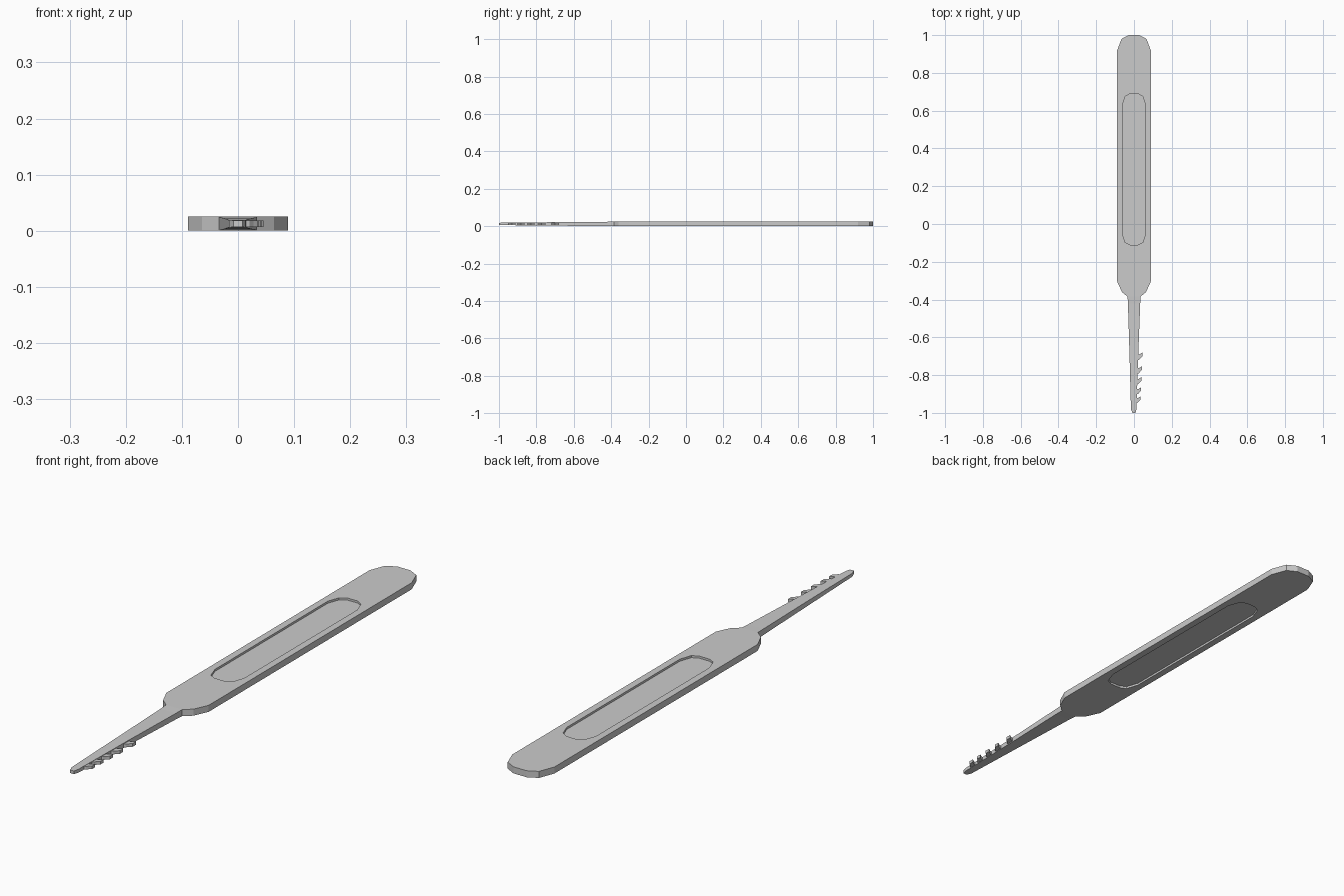
import bpy, bmesh

if "Cube" in bpy.data.objects:
    bpy.data.objects.remove(bpy.data.objects["Cube"])


def loft(name, rings):
    """Skin a stack of equal-length closed rings and cap both ends."""
    bm = bmesh.new()
    loops = [[bm.verts.new(p) for p in ring] for ring in rings]
    n = len(loops[0])
    for a, b in zip(loops, loops[1:]):
        for i in range(n):
            j = (i + 1) % n
            bm.faces.new((a[i], a[j], b[j], b[i]))
    bm.faces.new(loops[0])
    bm.faces.new(loops[-1])
    bmesh.ops.recalc_face_normals(bm, faces=bm.faces)
    mesh = bpy.data.meshes.new(name)
    bm.to_mesh(mesh)
    bm.free()
    obj = bpy.data.objects.new(name, mesh)
    bpy.context.collection.objects.link(obj)
    return obj


def mirrored(half):
    """Close a right-hand half outline across x = 0."""
    return half + [(-x, y) for x, y in reversed(half)]


def at(outline, z):
    return [(x, y, z) for x, y in outline]


T = 0.025       # overall thickness
DEPTH = 0.008   # depth of the grip recesses

# Handle with a rounded recess in both broad faces
outer = mirrored([(0.034, -0.385), (0.064, -0.36), (0.089, -0.305),
                  (0.089, 0.92), (0.066, 0.98), (0.028, 1.0)])
inner = mirrored([(0.022, -0.11), (0.046, -0.098), (0.062, -0.05),
                  (0.062, 0.63), (0.046, 0.675), (0.022, 0.69)])
loft("handle", [at(inner, DEPTH), at(inner, 0), at(outer, 0),
                at(outer, T), at(inner, T), at(inner, T - DEPTH)])

# Shaft tapering in width and thickness to a blunt tip
sections = [(-0.385, -0.034, 0.034, 0.0), (-0.42, -0.032, 0.033, 0.001),
            (-0.68, -0.024, 0.023, 0.003), (-0.98, -0.016, 0.013, 0.006),
            (-1.0, -0.008, 0.008, 0.0065)]
loft("shaft", [[(l, y, i), (r, y, i), (r, y, T - i), (l, y, T - i)]
               for y, l, r, i in sections])

# Small hooked teeth along the right edge
tooth = [(-0.006, 0.0), (0.008, 0.003), (0.023, 0.013),
         (0.023, -0.008), (0.014, -0.016), (0.006, -0.026), (-0.006, -0.03)]
for k, y in enumerate((-0.692, -0.765, -0.822, -0.876, -0.923)):
    base = 0.023 + (y + 0.68) * 0.033
    s = 1 - 0.03 * k
    outline = [(base + x * s, y + dy * s) for x, dy in tooth]
    loft(f"tooth_{k + 1}", [at(outline, 0.0065), at(outline, T - 0.0065)])
